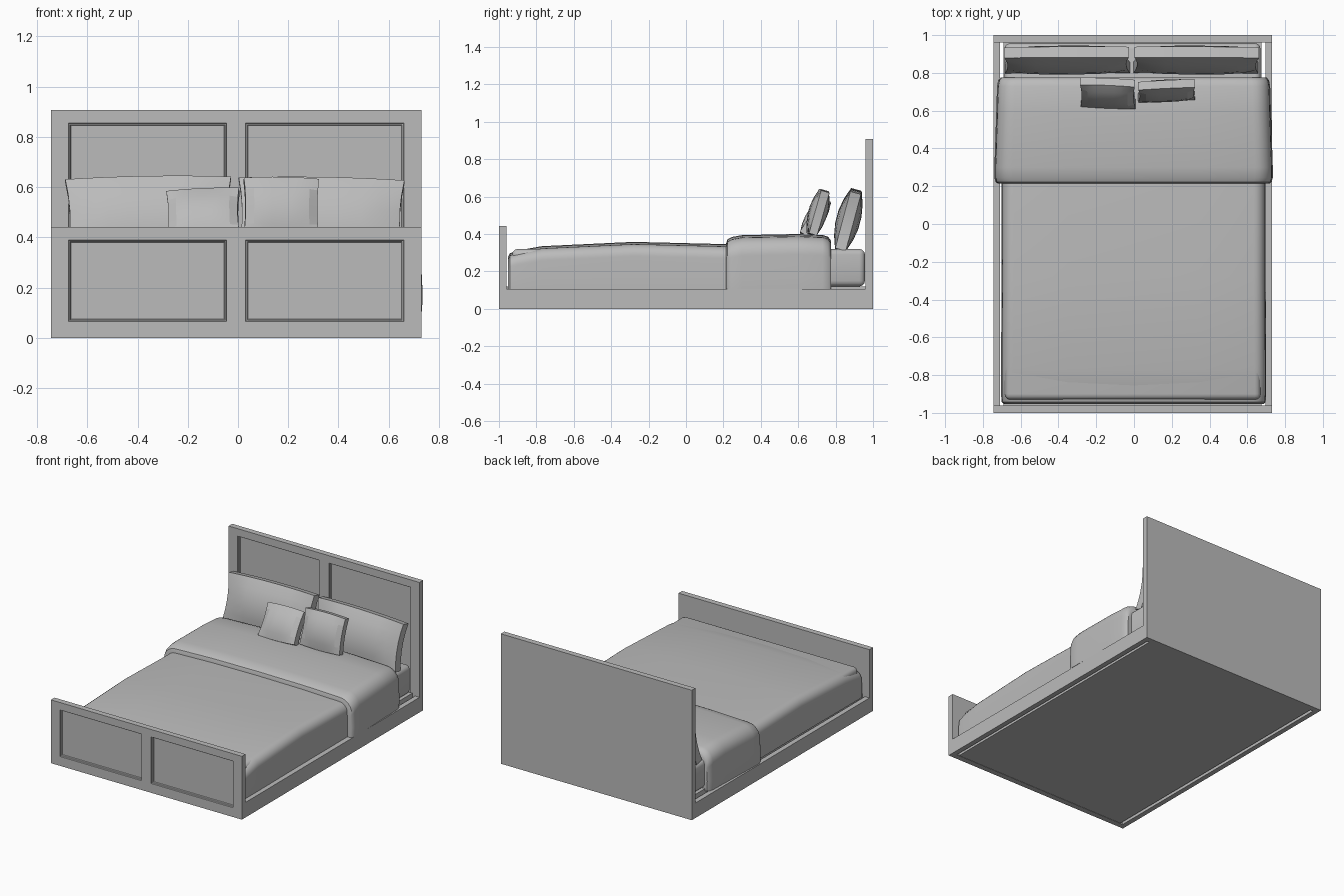
import bpy, bmesh, math
from mathutils import Matrix, Vector

cube = bpy.data.objects.get("Cube")
if cube:
    bpy.data.objects.remove(cube, do_unlink=True)

grey = bpy.data.materials.new("plain grey")
grey.use_nodes = True
grey.diffuse_color = (0.5, 0.5, 0.5, 1)
grey.node_tree.nodes["Principled BSDF"].inputs["Base Color"].default_value = (0.5, 0.5, 0.5, 1)

LEFT, RIGHT = 0.73, -0.745


def finish(name, bm, smooth=None):
    bmesh.ops.recalc_face_normals(bm, faces=bm.faces)
    mesh = bpy.data.meshes.new(name)
    bm.to_mesh(mesh)
    bm.free()
    mesh.materials.append(grey)
    obj = bpy.data.objects.new(name, mesh)
    bpy.context.collection.objects.link(obj)
    if smooth:
        bpy.ops.object.select_all(action='DESELECT')
        obj.select_set(True)
        bpy.context.view_layer.objects.active = obj
        bpy.ops.object.shade_smooth_by_angle(angle=math.radians(smooth))
    return obj


def box(name, lo, hi, bevel=0):
    bm = bmesh.new()
    bmesh.ops.create_cube(bm, size=1)
    lo, hi = Vector(lo), Vector(hi)
    for v in bm.verts:
        v.co = Vector(((lo[i] + hi[i]) / 2 + v.co[i] * (hi[i] - lo[i]) for i in range(3)))
    if bevel:
        bmesh.ops.bevel(bm, geom=bm.edges[:], offset=bevel, segments=3,
                        profile=0.5, affect='EDGES')
    return finish(name, bm, 40 if bevel else None)


def panelled_board(name, y_front, height):
    """Board with two recessed, moulded panels on its front."""
    xs = (RIGHT, -0.675, -0.045, 0.03, 0.66, LEFT)
    zs = (0, 0.065, height - 0.052, height)
    bm = bmesh.new()
    grid = [[bm.verts.new((x, y_front, z)) for x in xs] for z in zs]
    cells = {}
    for j in range(len(zs) - 1):
        for i in range(len(xs) - 1):
            cells[i, j] = bm.faces.new((grid[j][i], grid[j][i + 1],
                                        grid[j + 1][i + 1], grid[j + 1][i]))
    back = bmesh.ops.extrude_face_region(bm, geom=bm.faces[:], use_keep_orig=True)
    for item in back["geom"]:
        if isinstance(item, bmesh.types.BMVert):
            item.co.y += 0.04
    bmesh.ops.recalc_face_normals(bm, faces=bm.faces)
    panels = [cells[1, 1], cells[3, 1]]
    for width, depth in ((0.003, -0.008), (0.007, -0.002), (0.004, -0.006)):
        bmesh.ops.inset_individual(bm, faces=panels, thickness=width, depth=depth)
    return finish(name, bm)


def draped_cover(name, stations, radius, flare):
    """Loft of round-shouldered sections; station = (y, half width, top)."""
    bm = bmesh.new()
    rings = []
    bottom, steps = 0.105, 6
    for y, half, top in stations:
        side = [(half + flare * 0.5, bottom), (half + flare, bottom + 0.07),
                (half, top - radius - 0.02)]
        for k in range(steps + 1):
            a = math.pi / 2 * k / steps
            side.append((half - radius + radius * math.cos(a),
                         top - 0.012 - radius + radius * math.sin(a)))
        side.append((half * 0.5, top - 0.003))
        outline = side + [(0, top)] + [(-x, z) for x, z in reversed(side)]
        rings.append([bm.verts.new((x - 0.002, y, z)) for x, z in outline])
    for a, b in zip(rings, rings[1:]):
        for i in range(len(a)):
            j = (i + 1) % len(a)
            bm.faces.new((a[i], a[j], b[j], b[i]))
    bm.faces.new(rings[0])
    bm.faces.new(rings[-1])
    return finish(name, bm, 40)


def pillow(name, centre, size, lean, yaw=0, roll=0, rim=0.45):
    """Faceted cushion, thick in the middle, thinner at its rim."""
    width, thick, height = size
    nx, nz = 8, 5
    place = (Matrix.Translation(centre) @ Matrix.Rotation(math.radians(yaw), 4, 'Z')
             @ Matrix.Rotation(math.radians(-lean), 4, 'X')
             @ Matrix.Rotation(math.radians(roll), 4, 'Y'))
    bm = bmesh.new()
    sheets = []
    for s in (-1, 1):
        sheet = []
        for j in range(nz + 1):
            for i in range(nx + 1):
                u, w = 2 * i / nx - 1, 2 * j / nz - 1
                puff = rim + (1 - rim) * (1 - u ** 4) * (1 - w * w)
                pinch = 1 - 0.05 * (1 - w * w) * u * u
                bulge = 1 - 0.05 * u * u
                sheet.append(bm.verts.new(place @ Vector((
                    u * width / 2 * pinch, s * thick / 2 * puff, w * height / 2 * bulge))))
        sheets.append(sheet)
        for j in range(nz):
            for i in range(nx):
                k = j * (nx + 1) + i
                bm.faces.new((sheet[k], sheet[k + 1], sheet[k + nx + 2], sheet[k + nx + 1]))
    # rim joining the two sheets
    for e in [e for e in bm.edges if e.is_boundary and e.verts[0] in sheets[0]]:
        a, b = (sheets[0].index(v) for v in e.verts)
        bm.faces.new((sheets[0][a], sheets[0][b], sheets[1][b], sheets[1][a]))
    return finish(name, bm, 12)


# Frame
panelled_board("headboard", 0.96, 0.907)
panelled_board("footboard", -1.0, 0.442)
box("right_rail", (RIGHT, -0.96, 0), (RIGHT + 0.035, 0.96, 0.105))
box("left_rail", (LEFT - 0.035, -0.96, 0), (LEFT, 0.96, 0.105))
box("bed_base", (-0.69, -0.96, 0.002), (0.675, 0.96, 0.12))

# Bedding
box("mattress", (-0.685, -0.93, 0.12), (0.67, 0.957, 0.32), 0.03)
draped_cover("blanket", [(-0.952, 0.685, 0.275), (-0.942, 0.695, 0.297), (-0.9, 0.698, 0.312),
                         (-0.77, 0.698, 0.335), (-0.28, 0.695, 0.358), (0.25, 0.695, 0.345)],
             0.06, 0.004)
draped_cover("folded_cover", [(0.215, 0.715, 0.35), (0.222, 0.725, 0.372), (0.245, 0.732, 0.384),
                              (0.3, 0.732, 0.394), (0.6, 0.722, 0.4), (0.73, 0.718, 0.395),
                              (0.76, 0.712, 0.385), (0.775, 0.7, 0.365)], 0.09, 0.005)

# Pillows
pillow("right_pillow", (-0.355, 0.868, 0.478), (0.66, 0.13, 0.33), 15, roll=-1)
pillow("left_pillow", (0.33, 0.868, 0.474), (0.66, 0.13, 0.33), 15, roll=1)
pillow("right_cushion", (-0.138, 0.692, 0.487), (0.29, 0.1, 0.23), 32, yaw=-4, roll=-3)
pillow("left_cushion", (0.172, 0.705, 0.515), (0.3, 0.1, 0.25), 16, yaw=3, roll=1)
